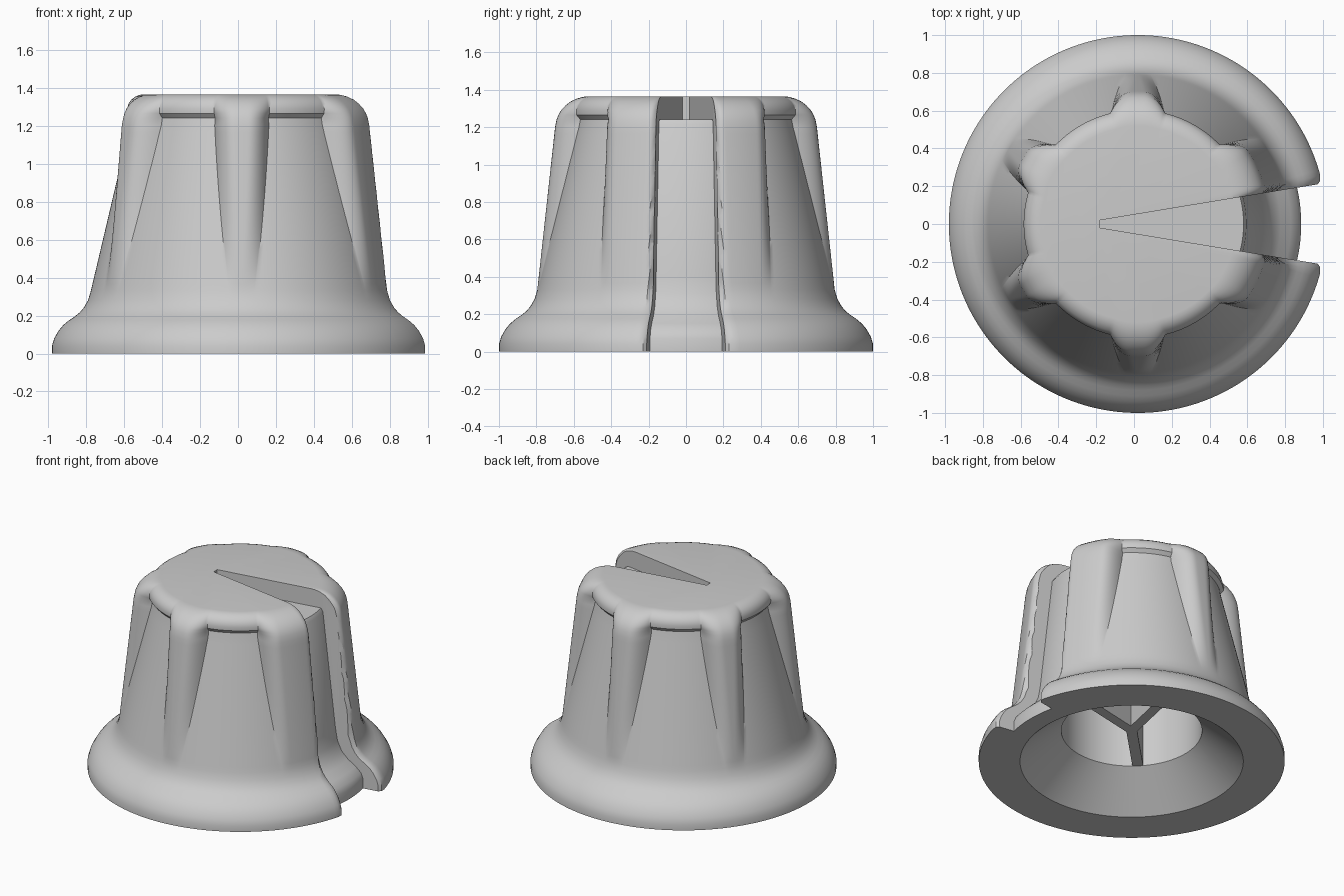
import bpy, bmesh, math
from mathutils import Matrix

if "Cube" in bpy.data.objects:
    bpy.data.objects.remove(bpy.data.objects["Cube"], do_unlink=True)

CENTRE_X = 0.02
CAVITY_R, CAVITY_TOP, CAVITY_MOUTH = 0.46, 1.1, 0.23
PER_SECTOR, SECTORS = 60, 6

grey = bpy.data.materials.new("plain_grey")
grey.use_nodes = True
grey.diffuse_color = (0.6, 0.6, 0.6, 1)
grey.node_tree.nodes["Principled BSDF"].inputs["Base Color"].default_value = (0.6, 0.6, 0.6, 1)


def lerp(a, b, t):
    return a + (b - a) * t


def make_object(name, bm):
    bmesh.ops.recalc_face_normals(bm, faces=bm.faces)
    mesh = bpy.data.meshes.new(name)
    bm.to_mesh(mesh)
    bm.free()
    obj = bpy.data.objects.new(name, mesh)
    obj.location.x = CENTRE_X
    mesh.materials.append(grey)
    bpy.context.collection.objects.link(obj)
    return obj


def skin_rings(name, rings):
    """Close a stack of equal point rings into a capped solid."""
    bm = bmesh.new()
    rows = [[bm.verts.new(p) for p in ring] for ring in rings]
    n = len(rows[0])
    for low, high in zip(rows, rows[1:]):
        for j in range(n):
            k = (j + 1) % n
            bm.faces.new((low[j], low[k], high[k], high[j]))
    bm.faces.new(rows[0])
    bm.faces.new(rows[-1])
    return make_object(name, bm)


def subtract(obj, cutter):
    mod = obj.modifiers.new("cut", "BOOLEAN")
    mod.operation = "DIFFERENCE"
    mod.solver = "EXACT"
    mod.object = cutter
    bpy.context.view_layer.objects.active = obj
    bpy.ops.object.modifier_apply(modifier=mod.name)
    bpy.data.objects.remove(cutter, do_unlink=True)


def notch_half_width(x):
    return 0.02 + 0.165 * (x + 0.2)


# Outer profile: height, ridge radius, scallop floor radius
skirt = [(0, 1.0), (0.04, 1.0), (0.08, 0.988), (0.12, 0.965), (0.15, 0.94),
         (0.175, 0.91), (0.195, 0.88), (0.215, 0.855), (0.24, 0.833), (0.28, 0.81)]
profile = [(z, r, r) for z, r in skirt]
for i in range(25):
    t = i / 24
    profile.append((lerp(0.33, 1.2, t), lerp(0.795, 0.70, t), lerp(0.795, 0.59, t)))
profile += [(1.24, 0.692, 0.582), (1.265, 0.682, 0.603), (1.29, 0.668, 0.604),
            (1.315, 0.645, 0.597), (1.337, 0.617, 0.582), (1.353, 0.582, 0.56),
            (1.362, 0.55, 0.538), (1.365, 0.52, 0.515)]


def body_ring(z, ridge, floor, outside=True):
    t = min(max((z - 0.33) / 0.87, 0), 1) if outside else 0
    width, wall = lerp(25, 16, t), lerp(5, 11, t)
    points = []
    for j in range(PER_SECTOR * SECTORS):
        sector, step = divmod(j, PER_SECTOR)
        u = 2 * step / PER_SECTOR - 1
        # Columns follow the scallop edges so the creases stay clean
        a = abs(u) * 2 * width if abs(u) < 0.5 else lerp(width, 30, abs(u) * 2 - 1)
        angle = math.radians(sector * 60 + math.copysign(a, u))
        r = ridge
        if sector:
            fade = min(max((a - width) / wall, 0), 1)
            r -= (ridge - floor) * (1 - fade) ** 2
        elif outside:
            # Rounded lips on both sides of the pointer notch
            gap = abs(r * math.sin(angle)) - notch_half_width(r * math.cos(angle))
            lip = 0.04
            gap = min(max(gap, 0), lip)
            r -= lip - math.sqrt(lip ** 2 - (lip - gap) ** 2)
        points.append((r * math.cos(angle), r * math.sin(angle), z))
    return points


# Hollow, scalloped body
cavity = [(CAVITY_TOP, CAVITY_R), (CAVITY_MOUTH, CAVITY_R), (0, 0.73)]
rings = [body_ring(z, r, r, False) for z, r in cavity]
rings += [body_ring(*p) for p in profile]
body = skin_rings("knob_body", rings)

# Pointer notch: a wedge cutter with the inner core left standing
core_profile = [(-1, 0.865), (0.07, 0.865), (0.11, 0.85), (0.15, 0.81), (0.19, 0.755),
                (0.24, 0.71), (0.31, 0.68), (0.4, 0.665), (1.215, 0.575), (1.24, 0.56)]
core = skin_rings("notch_core", [
    [(r * math.cos(math.tau * j / 180), r * math.sin(math.tau * j / 180), z) for j in range(180)]
    for z, r in core_profile])
outline = [(x, side * notch_half_width(x)) for x, side in ((-0.2, 1), (-0.2, -1), (1.3, -1), (1.3, 1))]
wedge = skin_rings("notch_cutter", [[(x, y, z) for x, y in outline] for z in (-0.3, 1.6)])
subtract(wedge, core)
subtract(body, wedge)

# Three grip ribs inside the cavity
bm = bmesh.new()
height = CAVITY_TOP + 0.02 - CAVITY_MOUTH
for degrees in (225, 12, 78):
    place = (Matrix.Rotation(math.radians(degrees), 4, "Z")
             @ Matrix.Translation((0.235, 0, CAVITY_MOUTH + height / 2))
             @ Matrix.Diagonal((0.48, 0.07, height, 1)))
    bmesh.ops.create_cube(bm, size=1, matrix=place)
ribs = make_object("inner_ribs", bm)

# Smooth shading with sharp creases on the body
bpy.ops.object.select_all(action="DESELECT")
body.select_set(True)
bpy.context.view_layer.objects.active = body
bpy.ops.object.shade_smooth_by_angle(angle=math.radians(32))
